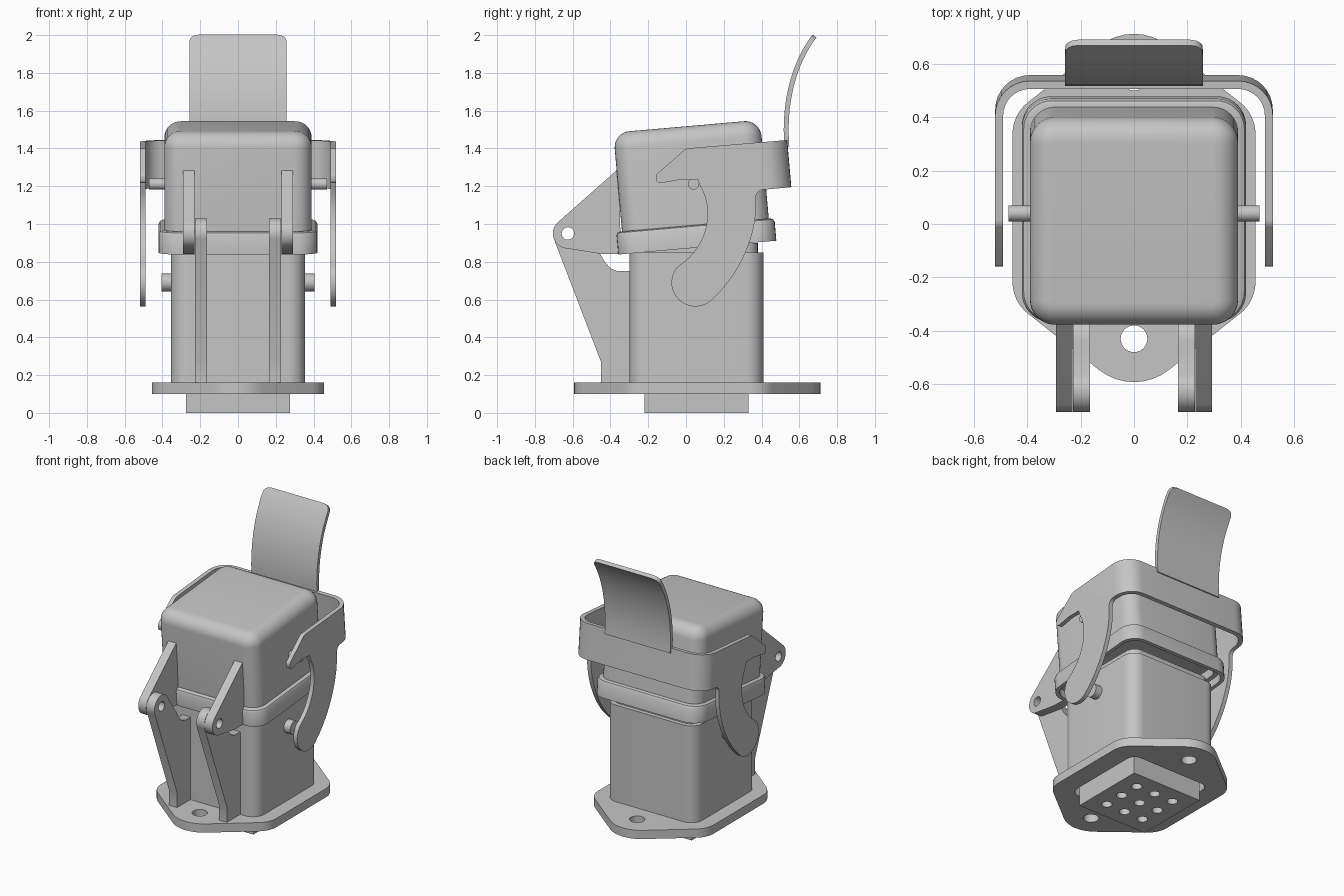
import bpy, bmesh, math
from math import sin, cos, pi, radians
from mathutils import Vector, Matrix
from mathutils.geometry import interpolate_bezier

if "Cube" in bpy.data.objects:
    bpy.data.objects.remove(bpy.data.objects["Cube"], do_unlink=True)

grey = bpy.data.materials.new("mid grey")
grey.use_nodes = True
GREY = (0.56, 0.56, 0.56, 1)
grey.diffuse_color = GREY
grey.node_tree.nodes["Principled BSDF"].inputs["Base Color"].default_value = GREY

MID = 0.055                    # depth centre of the housing
TILT = Matrix.Rotation(radians(5), 4, "X")


def finish(name, bm):
    bmesh.ops.recalc_face_normals(bm, faces=bm.faces)
    mesh = bpy.data.meshes.new(name)
    bm.to_mesh(mesh)
    bm.free()
    mesh.materials.append(grey)
    obj = bpy.data.objects.new(name, mesh)
    bpy.context.collection.objects.link(obj)
    return obj


def prism(name, pts, lo, hi, axis="Z"):
    """Extrude a 2D outline along z (outline x, y) or along x (outline y, z)."""
    place = (lambda u, v, w: (u, v, w)) if axis == "Z" else (lambda u, v, w: (w, u, v))
    bm = bmesh.new()
    rings = [[bm.verts.new(place(p[0], p[1], w)) for p in pts] for w in (lo, hi)]
    for ring in rings:
        bm.faces.new(ring)
    for i in range(len(pts)):
        j = (i + 1) % len(pts)
        bm.faces.new((rings[0][i], rings[0][j], rings[1][j], rings[1][i]))
    return finish(name, bm)


def arc(cx, cy, r, start, end, n=16):
    angles = [radians(start + (end - start) * i / n) for i in range(n + 1)]
    return [(cx + r * cos(a), cy + r * sin(a)) for a in angles]


def circle(cx, cy, r, n=32):
    return arc(cx, cy, r, 0, 360, n)[:-1]


def fillet(corners, n=8):
    """Round each (x, y, radius) corner of a polygon."""
    out = []
    for i, (x, y, r) in enumerate(corners):
        p = Vector((x, y))
        if r == 0:
            out.append((x, y))
            continue
        u = (Vector(corners[i - 1][:2]) - p).normalized()
        v = (Vector(corners[(i + 1) % len(corners)][:2]) - p).normalized()
        half = u.angle(v) / 2
        c = p + (u + v).normalized() * r / sin(half)
        a = (p + u * r / math.tan(half) - c).normalized()
        b = (p + v * r / math.tan(half) - c).normalized()
        out += [tuple(c + a.slerp(b, k / n).normalized() * r) for k in range(n + 1)]
    return out


def square(h, r, cy=0):
    return fillet([(h, cy - h, r), (h, cy + h, r), (-h, cy + h, r), (-h, cy - h, r)])


def loft(name, rings, cy=0):
    """Skin rounded squares given as (half width, corner radius, height)."""
    bm = bmesh.new()
    loops = [[bm.verts.new((x, y, z)) for x, y in square(h, r, cy)] for h, r, z in rings]
    for a, b in zip(loops, loops[1:]):
        for i in range(len(a)):
            j = (i + 1) % len(a)
            bm.faces.new((a[i], a[j], b[j], b[i]))
    bm.faces.new(loops[0])
    bm.faces.new(loops[-1])
    return finish(name, bm)


def boolean(obj, tool, op="DIFFERENCE"):
    mod = obj.modifiers.new("cut", "BOOLEAN")
    mod.object, mod.operation, mod.solver = tool, op, "EXACT"
    apply(obj, mod)
    bpy.data.objects.remove(tool, do_unlink=True)


def apply(obj, mod):
    with bpy.context.temp_override(object=obj, active_object=obj, selected_objects=[obj]):
        bpy.ops.object.modifier_apply(modifier=mod.name)


# Mounting flange with opening and two screw holes
flange = prism("mounting_flange", fillet([
    (0.455, -0.29, 0.15), (0.455, 0.41, 0.15), (0, 0.77, 0.21),
    (-0.455, 0.41, 0.15), (-0.455, -0.29, 0.15), (0, -0.65, 0.21)]), 0.1, 0.162)
boolean(flange, prism("cutter", square(0.315, 0.06, MID), 0, 0.3))
for y in (-0.43, 0.55):
    boolean(flange, prism("cutter", circle(0, y, 0.05), 0, 0.3))

# Hollow lower housing
loft("lower_housing", [(0.315, 0.06, 0.8), (0.315, 0.06, 0.105),
                       (0.355, 0.09, 0.105), (0.355, 0.09, 0.85)], MID)
loft("housing_insert", [(0.325, 0.07, 0.83), (0.325, 0.07, 0.9)], MID)

# Contact block with a grid of nine sockets
block = prism("contact_block", square(0.275, 0, MID), 0, 0.6)
for i in (-1, 0, 1):
    for j in (-1, 0, 1):
        boolean(block, prism("cutter", circle(i * 0.15, MID + j * 0.15, 0.035, 20), -0.1, 0.15))

# Tilted cover: hollow shell with rounded top, and its thicker rim
seat = Matrix.Translation((0, 0.06, 0.875)) @ TILT
R, TOP = 0.085, 0.645
dome = [(0.39 - R + R * cos(a), 0.095 - R + R * cos(a), TOP - R + R * sin(a))
        for a in (pi / 2 * k / 8 for k in range(9))]
cover = loft("cover", [(0.36, 0.07, 0.6), (0.36, 0.07, 0.05), (0.39, 0.095, 0.05)] + dome)
rim = loft("cover_rim", [(0.36, 0.07, 0.115), (0.395, 0.09, 0.1), (0.395, 0.09, 0),
                         (0.42, 0.11, 0), (0.42, 0.11, 0.1), (0.413, 0.105, 0.114),
                         (0.4, 0.1, 0.12), (0.37, 0.08, 0.12)])
for obj in (cover, rim):
    obj.data.transform(seat)

# Hinge ears, pivots and locking pegs on both sides
HY, HZ, HR = -0.625, 0.95, 0.08
cover_ear = arc(HY, HZ, HR, 130, 265) + [(-0.45, 0.842), (-0.345, 0.842), (-0.355, 1.295)]
housing_ear = arc(HY, HZ, HR, 45, 201) + [
    (-0.45, 0.27), (-0.45, 0.15), (-0.29, 0.15), (-0.29, 0.75), (-0.36, 0.75),
    (-0.40, 0.765), (-0.43, 0.80), (-0.46, 0.85)]
for side, s in (("left", 1), ("right", -1)):
    for name, outline, a, b in (("cover_ear", cover_ear, 0.23, 0.292),
                                ("housing_ear", housing_ear, 0.165, 0.228)):
        ear = prism(f"{side}_{name}", outline, s * a, s * b, "X")
        boolean(ear, prism("cutter", circle(HY, HZ, 0.033), -1, 1, "X"))
    prism(f"{side}_lever_pivot", circle(0.04, 1.212, 0.03), s * 0.37, s * 0.47, "X")
    prism(f"{side}_locking_peg", circle(MID, 0.69, 0.047), s * 0.34, s * 0.405, "X")


# Locking lever: U-shaped band trimmed to the hooked side outline
def curve(a, b, c, d):
    pts = [Vector((y, z, 0)) for y, z in (a, b, c, d)]
    return [(p.x, p.y) for p in interpolate_bezier(*pts, 16)]


band = fillet([(0.52, -0.6, 0), (0.52, 0.58, 0.13), (-0.52, 0.58, 0.13), (-0.52, -0.6, 0),
               (-0.49, -0.6, 0), (-0.49, 0.55, 0.1), (0.49, 0.55, 0.1), (0.49, -0.6, 0)])
lever = prism("locking_lever", band, -1, 1)
lever.data.transform(Matrix.Translation((0, -0.025, 1.2)) @ TILT)
beak = fillet([(0.06, 1.235, 0.015), (-0.03, 1.235, 0.03), (-0.155, 1.212, 0.02),
               (-0.16, 1.26, 0.02), (0, 1.40, 0.05), (0.7, 1.458, 0), (0.7, 1.208, 0),
               (0.37, 1.178, 0.04), (0.37, 1.1, 0)], 5)
outer = curve((0.37, 1.09), (0.37, 0.93), (0.28, 0.73), (0.148, 0.61))
tip = arc(0.05, 0.69, 0.127, -42, -230)[1:-1]
inner = curve((-0.03, 0.785), (0.1, 0.87), (0.16, 1.06), (0.075, 1.2))
boolean(lever, prism("cutter", beak + outer + tip + inner, -0.8, 0.8, "X"), "INTERSECT")

# Curved pull tab with rounded end corners
bm = bmesh.new()
path = curve((0.534, 1.41), (0.515, 1.64), (0.57, 1.85), (0.68, 1.995))
# extra closely spaced rows near the tip form the corner rounding
end, before = Vector(path[-1]), Vector(path[-2])
path = path[:-1] + [tuple(before.lerp(end, k / 6)) for k in range(1, 7)]
rows = []
for y, z in path:
    gap = max(0, 0.05 - (Vector((y, z)) - end).length)
    w = 0.258 - 0.05 + math.sqrt(0.05 ** 2 - gap ** 2)
    rows.append([bm.verts.new((x, y, z)) for x in (-w, w)])
for a, b in zip(rows, rows[1:]):
    bm.faces.new((a[0], a[1], b[1], b[0]))
tab = finish("pull_tab", bm)
solid = tab.modifiers.new("thickness", "SOLIDIFY")
solid.thickness, solid.offset = 0.026, 0
apply(tab, solid)

# Smooth rounded surfaces, keep hard edges
for obj in bpy.context.scene.objects:
    obj.select_set(obj.type == "MESH")
bpy.context.view_layer.objects.active = tab
bpy.ops.object.shade_smooth_by_angle(angle=radians(30))
